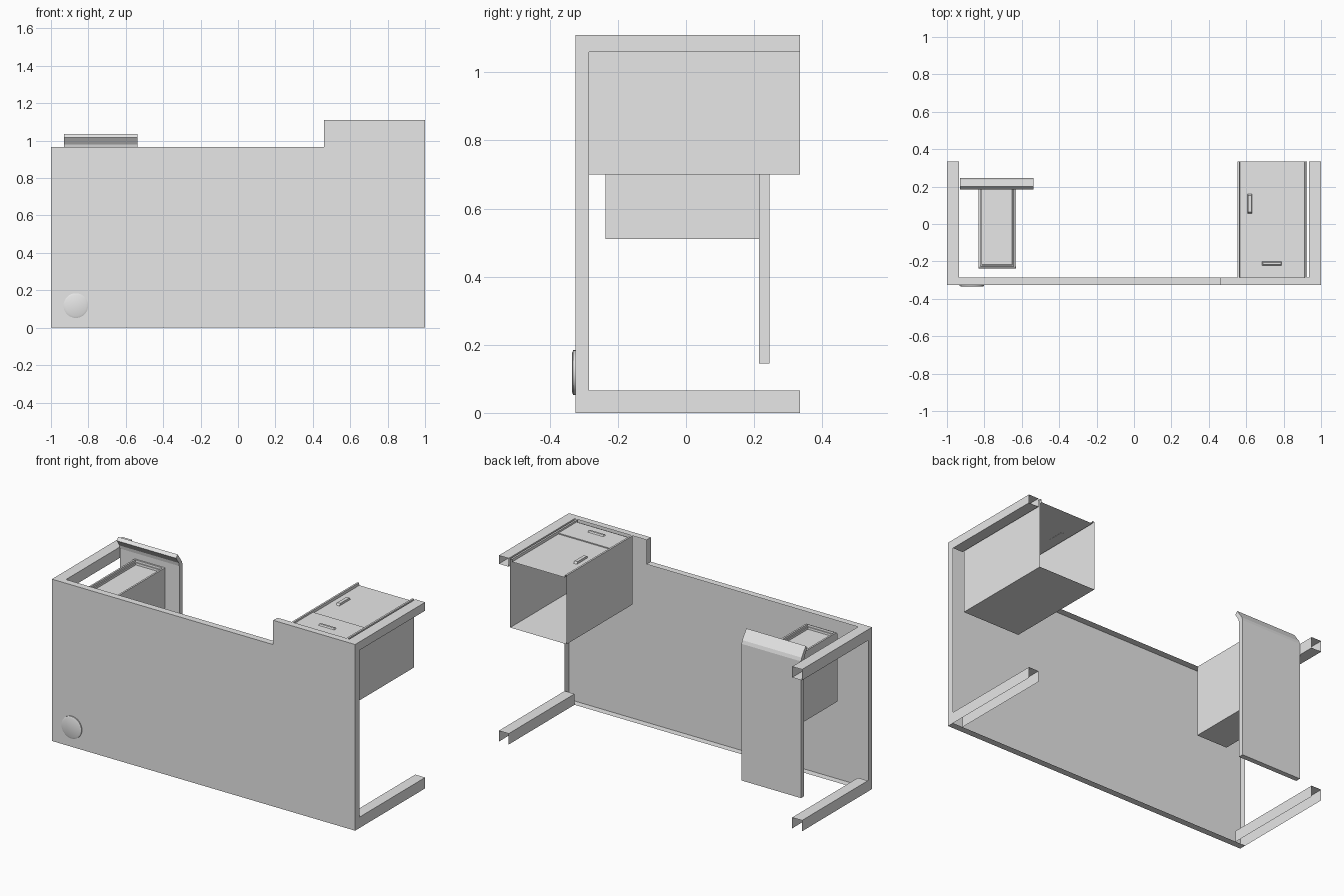
import bpy
import bmesh
import math
from mathutils import Vector, Matrix

old = bpy.data.objects.get("Cube")
if old:
    bpy.data.objects.remove(old, do_unlink=True)

grey = bpy.data.materials.new("plain_grey")
grey.use_nodes = True
grey.diffuse_color = (0.8, 0.8, 0.8, 1)
grey.node_tree.nodes["Principled BSDF"].inputs["Base Color"].default_value = (0.8, 0.8, 0.8, 1)


def finish(name, bm):
    mesh = bpy.data.meshes.new(name)
    bm.to_mesh(mesh)
    bm.free()
    mesh.materials.append(grey)
    obj = bpy.data.objects.new(name, mesh)
    bpy.context.collection.objects.link(obj)
    return obj


def facing(bm, direction):
    bm.normal_update()
    return [f for f in bm.faces if f.normal.dot(Vector(direction)) > 0.9]


def box(x, y, z, open_sides=()):
    """Box from ranges, with the listed sides left open."""
    bm = bmesh.new()
    bmesh.ops.create_cube(bm, size=1)
    for v in bm.verts:
        v.co = [r[0] if c < 0 else r[1] for c, r in zip(v.co, (x, y, z))]
    for side in open_sides:
        bmesh.ops.delete(bm, geom=facing(bm, side), context='FACES')
    return bm


def prism(outline, direction, open_end=False):
    """Outline swept along a direction; the far end may stay open."""
    bm = bmesh.new()
    base = bm.faces.new([bm.verts.new(p) for p in outline])
    swept = bmesh.ops.extrude_face_region(bm, geom=[base], use_keep_orig=True)
    moved = [g for g in swept["geom"] if isinstance(g, bmesh.types.BMVert)]
    bmesh.ops.translate(bm, verts=moved, vec=direction)
    bmesh.ops.recalc_face_normals(bm, faces=bm.faces[:])
    if open_end:
        bmesh.ops.delete(bm, geom=facing(bm, Vector(direction).normalized()), context='FACES')
    return bm


def recess_top(bm, steps):
    """Inset the top face step by step, lowering it each time."""
    top = facing(bm, (0, 0, 1))
    for rim, depth in steps:
        if rim:
            bmesh.ops.inset_region(bm, faces=top, thickness=rim)
        if depth:
            walls = bmesh.ops.inset_region(bm, faces=top, thickness=0.002)
            bmesh.ops.translate(bm, verts=list({v for f in top for v in f.verts}), vec=(0, 0, -depth))


FRONT, REAR, BACK = -0.325, -0.285, 0.335
BACKWARD, FORWARD, DOWN = (0, 1, 0), (0, -1, 0), (0, 0, -1)

# Stepped front panel, hollow from behind
outline = [(-1, 0), (1, 0), (1, 1.11), (0.46, 1.11), (0.46, 0.965), (-1, 0.965)]
finish("front_panel", prism([(x, FRONT, z) for x, z in outline], (0, REAR - FRONT, 0), True))

# Four hollow legs
for side, s, top, low in (("left", 1, 1.11, 1.06), ("right", -1, 0.965, 0.9)):
    x = sorted((s, s * 0.935))
    finish(side + "_upper_leg", box(x, (REAR, BACK), (low, top), (BACKWARD, FORWARD)))
    finish(side + "_lower_leg", box(x, (REAR, BACK), (0, 0.065), (BACKWARD, FORWARD, DOWN)))

# Cabinet with a recessed top
cabinet = box((0.553, 0.925), (REAR, BACK), (0.7, 1.11), (BACKWARD, FORWARD))
recess_top(cabinet, [(0.011, 0.015)])
finish("cabinet", cabinet)
finish("drawer_front", box((0.566, 0.912), (-0.272, -0.1), (1.09, 1.101)))


def handle(name, x, y, z, taper_x, taper_y):
    bm = box(x, y, z)
    cx, cy = sum(x) / 2, sum(y) / 2
    for v in bm.verts:
        if v.co.z > sum(z) / 2:
            v.co.x += taper_x if v.co.x < cx else -taper_x
            v.co.y += taper_y if v.co.y < cy else -taper_y
    finish(name, bm)


handle("drawer_handle", (0.685, 0.79), (-0.222, -0.2), (1.1, 1.109), 0.005, 0.005)
handle("door_handle", (0.608, 0.63), (0.056, 0.16), (1.094, 1.107), 0.001, 0.008)

# Small storage box with a sunken top and a softened front edge
storage = box((-0.832, -0.632), (-0.237, 0.216), (0.51, 0.925))
recess_top(storage, [(0.015, 0.012), (0.009, 0.012)])
edges = [e for e in storage.edges
         if all(v.co.y < -0.23 and v.co.z > 0.9 for v in e.verts)]
bmesh.ops.bevel(storage, geom=edges, offset=0.01, segments=2, affect='EDGES', profile=0.5)
finish("storage_box", storage)

# Upright board with a lip bent forward at its top
board = [(0.245, 0.145), (0.245, 0.96), (0.239, 0.98), (0.2, 1.035),
         (0.185, 1.018), (0.211, 0.98), (0.215, 0.96), (0.215, 0.145)]
finish("upright_board", prism([(-0.93, y, z) for y, z in board], (0.392, 0, 0)))

# Round chamfered knob on the front panel
bm = bmesh.new()
for r1, r2, depth, y in ((0.066, 0.066, 0.006, FRONT - 0.003), (0.066, 0.056, 0.004, FRONT - 0.008)):
    place = Matrix.Translation((-0.867, y, 0.118)) @ Matrix.Rotation(math.pi / 2, 4, 'X')
    bmesh.ops.create_cone(bm, cap_ends=True, segments=32, radius1=r1, radius2=r2,
                          depth=depth, matrix=place)
knob = finish("round_knob", bm)
bpy.ops.object.select_all(action='DESELECT')
knob.select_set(True)
bpy.context.view_layer.objects.active = knob
bpy.ops.object.shade_smooth_by_angle(angle=math.radians(30))
